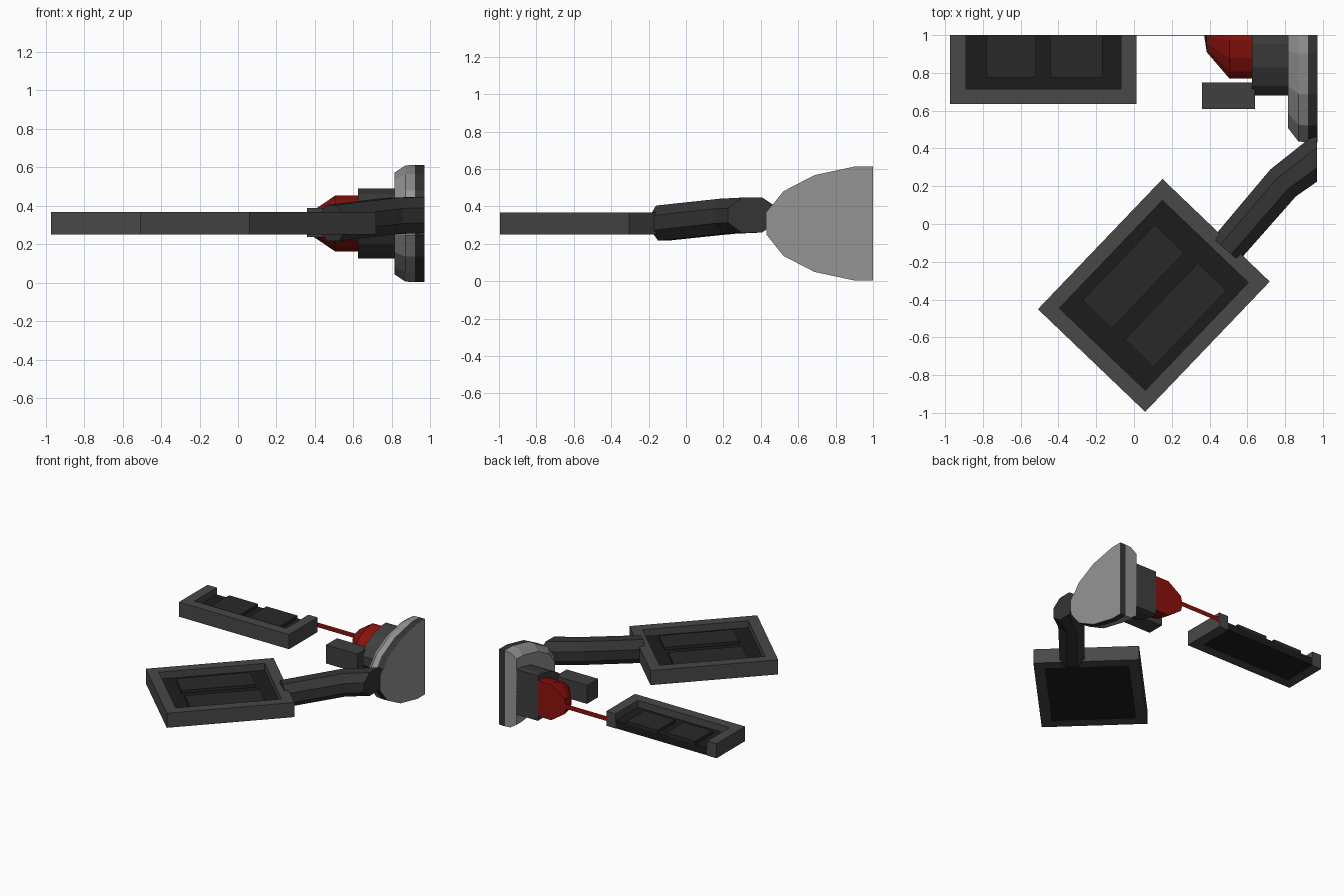
import bpy, bmesh, math
from mathutils import Vector, Matrix

if "Cube" in bpy.data.objects:
    bpy.data.objects.remove(bpy.data.objects["Cube"])


def material(name, r, g, b):
    m = bpy.data.materials.new(name)
    m.diffuse_color = (r, g, b, 1)
    m.use_nodes = True
    m.node_tree.nodes["Principled BSDF"].inputs["Base Color"].default_value = m.diffuse_color
    return m


FRAME = material("frame_grey", 0.065, 0.065, 0.065)
PLATE = material("plate_dark", 0.012, 0.012, 0.012)
CELL = material("cell_dark", 0.022, 0.022, 0.022)
DARK = material("body_dark", 0.05, 0.05, 0.05)
ARM = material("arm_dark", 0.035, 0.035, 0.035)
LIGHT = material("dish_grey", 0.30, 0.30, 0.30)
RED = material("red", 0.26, 0.006, 0.004)


def finish(name, bm, mat):
    bmesh.ops.recalc_face_normals(bm, faces=bm.faces)
    me = bpy.data.meshes.new(name)
    bm.to_mesh(me)
    bm.free()
    me.materials.append(mat)
    ob = bpy.data.objects.new(name, me)
    bpy.context.collection.objects.link(ob)
    return ob


def clip(bm, point, normal):
    # Cut the part flat at the model's boundary and cap it
    geom = bm.verts[:] + bm.edges[:] + bm.faces[:]
    res = bmesh.ops.bisect_plane(bm, geom=geom, plane_co=point, plane_no=normal, clear_outer=True)
    edges = [e for e in res["geom_cut"] if isinstance(e, bmesh.types.BMEdge) and e.is_boundary]
    if edges:
        bmesh.ops.holes_fill(bm, edges=edges, sides=0)


def box(name, x, y, z, mat, frame=Matrix()):
    bm = bmesh.new()
    bmesh.ops.create_cube(bm, size=1)
    for v in bm.verts:
        v.co = frame @ Vector([(a + b) / 2 + c * (b - a) for (a, b), c in zip((x, y, z), v.co)])
    return finish(name, bm, mat)


def skin(name, rings, mat, planes):
    # Join a row of equal rings into a closed solid
    bm = bmesh.new()
    rows = [[bm.verts.new(p) for p in ring] for ring in rings]
    n = len(rows[0])
    for a, b in zip(rows, rows[1:]):
        for i in range(n):
            bm.faces.new((a[i], a[(i + 1) % n], b[(i + 1) % n], b[i]))
    bm.faces.new(rows[0])
    bm.faces.new(rows[-1])
    for point, normal in planes:
        clip(bm, point, normal)
    return finish(name, bm, mat)


BACK = (Vector((0, 1, 0)), Vector((0, 1, 0)))
RIGHT = (Vector((0.97, 0, 0)), Vector((1, 0, 0)))


def oval_lathe(name, profile, ry, rz, sides, mat, cy=1.02, cz=0.308):
    rings = []
    for x, s in profile:
        angles = [2 * math.pi * (i + 0.5) / sides for i in range(sides)]
        rings.append([(x, cy + ry * s * math.cos(a), cz + rz * s * math.sin(a)) for a in angles])
    return skin(name, rings, mat, [BACK])


def panel(name, x, y, inner_x, inner_y, cells, frame=Matrix()):
    z = (0.25, 0.368)
    box(name + "_rail_left", (x[0], inner_x[0]), y, z, FRAME, frame)
    box(name + "_rail_right", (inner_x[1], x[1]), y, z, FRAME, frame)
    box(name + "_rail_front", inner_x, (y[0], inner_y[0]), z, FRAME, frame)
    if inner_y[1] < y[1]:
        box(name + "_rail_back", inner_x, (inner_y[1], y[1]), z, FRAME, frame)
    box(name + "_plate", inner_x, inner_y, (0.252, 0.312), PLATE, frame)
    for i, (cx, cy) in enumerate(cells):
        box(f"{name}_cell_{i}", cx, cy, (0.31, 0.335), CELL, frame)


# Front panel, turned to face along the arm
turn = Matrix.Translation((0.105, -0.378, 0)) @ Matrix.Rotation(math.atan2(0.69, 0.66), 4, "Z")
panel("front_panel", (-0.477, 0.477), (-0.393, 0.393), (-0.395, 0.395), (-0.315, 0.315),
      [((-0.28, 0.275), (0.04, 0.255)), ((-0.275, 0.285), (-0.26, -0.05))], turn)

# Back panel, cut off at the back
panel("back_panel", (-0.973, 0.012), (0.635, 1.0), (-0.89, -0.07), (0.715, 1.0),
      [((-0.78, -0.52), (0.775, 1.0)), ((-0.445, -0.168), (0.775, 1.0))])

# Hub: dish, rim, end face, oval body block, side box
oval_lathe("dish", [(0.815, 0.87), (0.87, 0.99), (0.92, 1)], 0.6, 0.311, 16, LIGHT)
oval_lathe("dish_rim", [(0.92, 1), (0.968, 1)], 0.6, 0.311, 16, ARM)
oval_lathe("dish_end_face", [(0.968, 1), (0.971, 1)], 0.6, 0.311, 16, LIGHT)
oval_lathe("body_block", [(0.625, 1), (0.82, 1)], 0.347, 0.186, 16, DARK)
box("side_box", (0.36, 0.64), (0.61, 0.75), (0.238, 0.388), DARK)

# Red nose and the thin rod reaching the back panel
oval_lathe("red_nose", [(0.37, 0.05), (0.385, 0.44), (0.505, 1), (0.63, 1)], 0.255, 0.148, 16, RED)
oval_lathe("red_rod", [(0.0, 1), (0.40, 1)], 0.024, 0.04, 8, RED)

# Bent arm from the front panel to the hub, widening a little sideways
path = [Vector((0.49, -0.13, 0.31)), Vector((0.79, 0.218, 0.347)), Vector((1.08, 0.434, 0.357))]
rings = []
for i, (p, wide) in enumerate(zip(path, (0.1, 0.106, 0.118))):
    d = (path[min(i + 1, 2)] - path[max(i - 1, 0)]).normalized()
    side = d.cross(Vector((0, 0, 1))).normalized()
    up = side.cross(d)
    rings.append([p + side * wide * math.cos(a) + up * 0.102 * math.sin(a)
                  for a in [math.pi / 4 * (k + 0.5) for k in range(8)]])
skin("arm", rings, ARM, [RIGHT])
